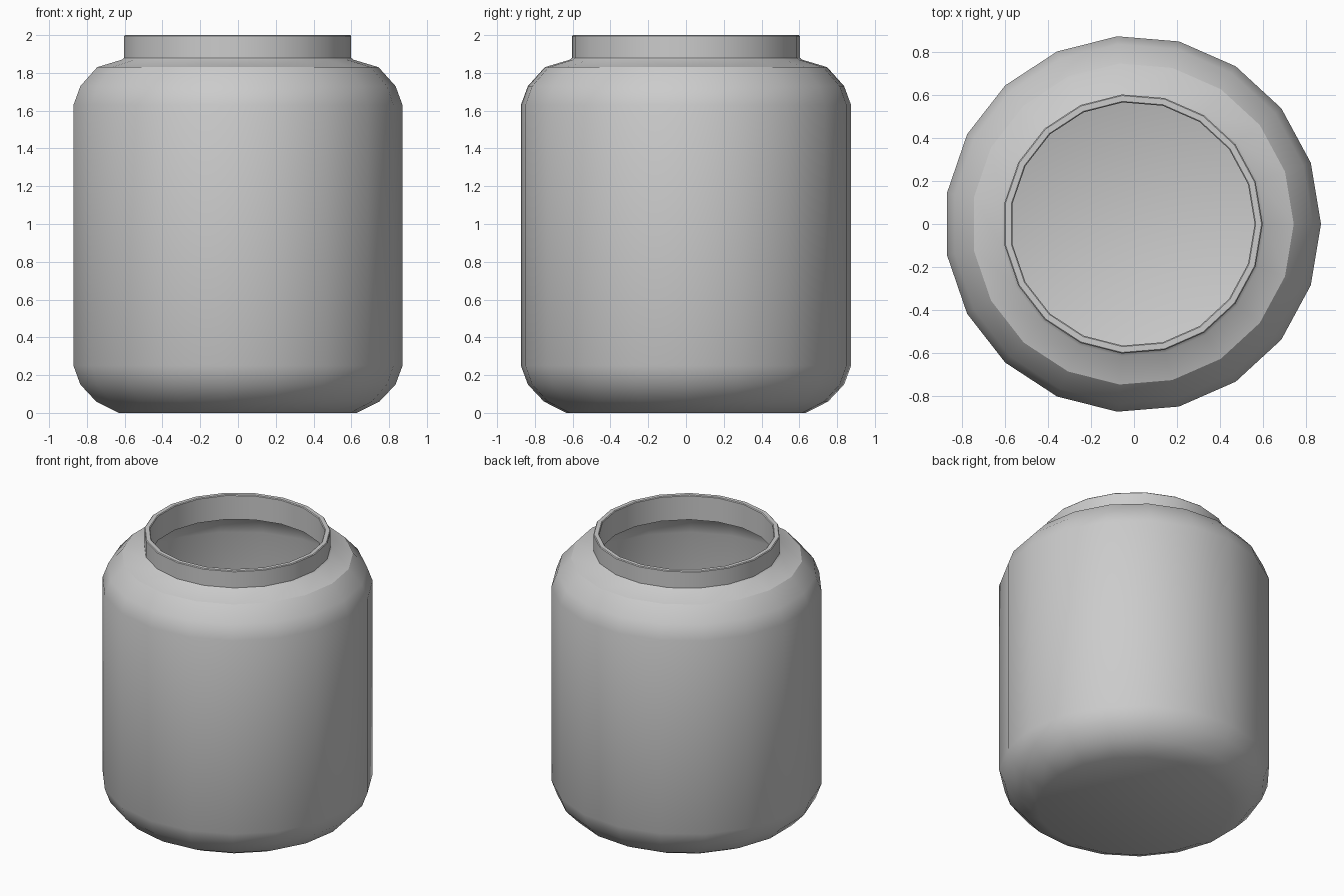
import bpy, bmesh, math

if "Cube" in bpy.data.objects:
    bpy.data.objects.remove(bpy.data.objects["Cube"])

SIDES = 19

# Jar profile (radius, z): outside from base to rim, then inside back to floor
outer = [(0.635, 0), (0.755, 0.06), (0.84, 0.15), (0.877, 0.25),
         (0.877, 1.63), (0.84, 1.73), (0.75, 1.83), (0.617, 1.87)]
neck = [(0.605, 1.88), (0.605, 1.995), (0.60, 2.0),
        (0.573, 2.0), (0.568, 1.995), (0.568, 1.825)]
inner = [(0.725, 1.79), (0.805, 1.705), (0.837, 1.61),
         (0.837, 0.26), (0.805, 0.175), (0.73, 0.095), (0.625, 0.04)]
profile = outer + neck + inner

# Revolve the profile, centring the odd-sided outline on x
shift = -0.877 * (1 - math.cos(math.pi / SIDES)) / 2
bm = bmesh.new()
rings = [[bm.verts.new((r * math.cos(math.tau * i / SIDES) + shift,
                        r * math.sin(math.tau * i / SIDES), z))
          for i in range(SIDES)] for r, z in profile]
for a, b in zip(rings, rings[1:]):
    for i in range(SIDES):
        j = (i + 1) % SIDES
        bm.faces.new((a[i], a[j], b[j], b[i]))

# Base and inside floor
bm.faces.new(list(reversed(rings[0])))
bm.faces.new(rings[-1])
bmesh.ops.recalc_face_normals(bm, faces=bm.faces)

mesh = bpy.data.meshes.new("jar")
bm.to_mesh(mesh)
bm.free()
jar = bpy.data.objects.new("jar", mesh)
bpy.context.collection.objects.link(jar)
bpy.context.view_layer.objects.active = jar
jar.select_set(True)
bpy.ops.object.shade_smooth_by_angle(angle=math.radians(30))
